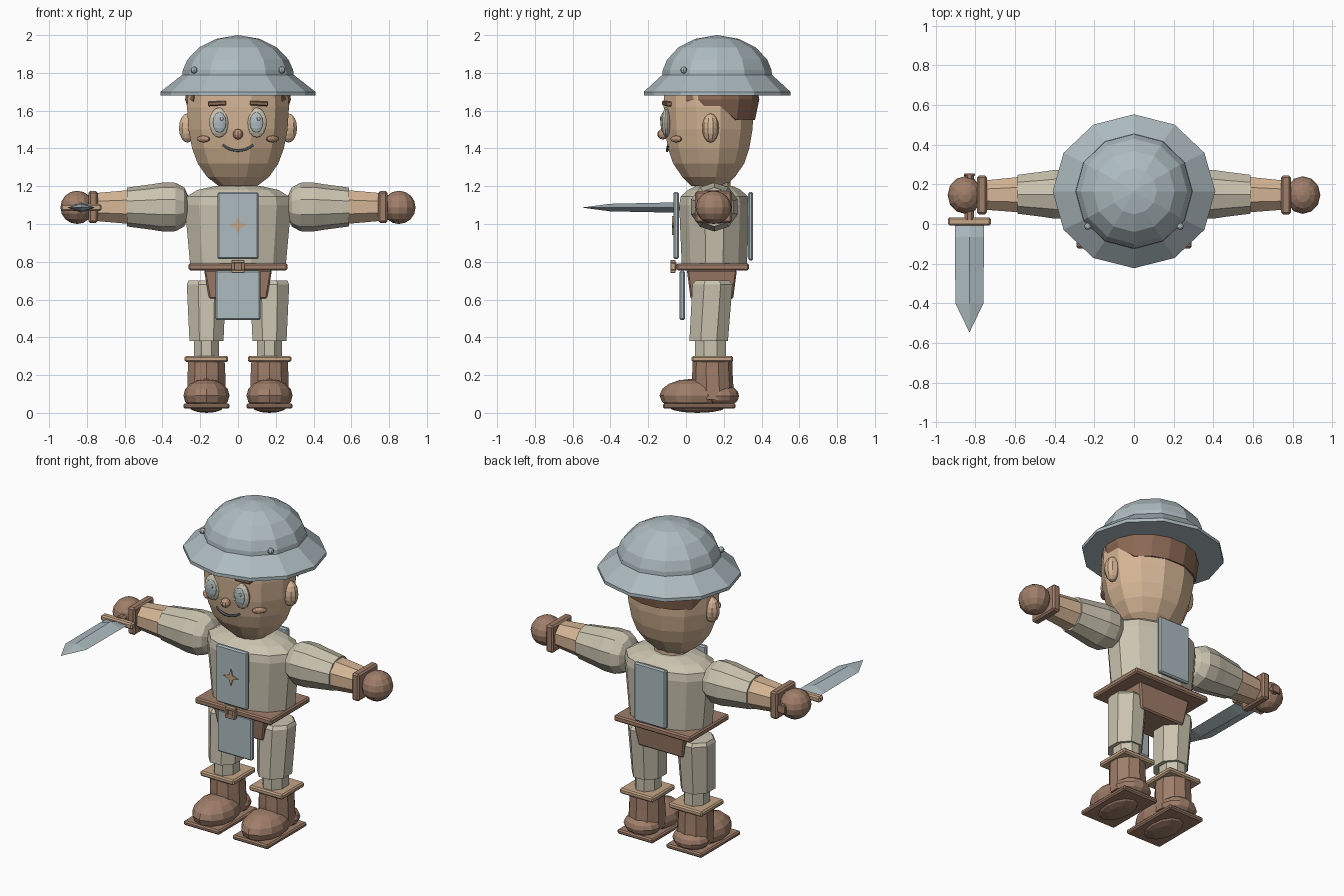
import bpy, bmesh, math
from mathutils import Matrix, Vector

if "Cube" in bpy.data.objects:
    bpy.data.objects.remove(bpy.data.objects["Cube"])


def material(name, r, g, b):
    m = bpy.data.materials.new(name)
    m.diffuse_color = tuple((c / 255) ** 2.2 for c in (r, g, b)) + (1,)
    m.use_nodes = True
    m.node_tree.nodes["Principled BSDF"].inputs["Base Color"].default_value = m.diffuse_color
    return m


STEEL = material("steel", 172, 186, 191)
CREAM = material("cream cloth", 201, 194, 174)
SKIN = material("skin", 212, 180, 148)
BROWN = material("brown leather", 158, 125, 105)
HAIR = material("dark brown", 140, 106, 86)
TAN = material("tan trim", 196, 165, 134)
BLUSH = material("blush", 186, 148, 122)
DARK = material("dark slate", 82, 90, 96)


def finish(name, bm, mat):
    bmesh.ops.remove_doubles(bm, verts=bm.verts, dist=0.0005)
    bmesh.ops.recalc_face_normals(bm, faces=bm.faces)
    me = bpy.data.meshes.new(name)
    bm.to_mesh(me)
    bm.free()
    me.materials.append(mat)
    ob = bpy.data.objects.new(name, me)
    bpy.context.collection.objects.link(ob)
    return ob


def bevel(ob, width):
    if width:
        m = ob.modifiers.new("bevel", "BEVEL")
        m.width = width
        m.segments = 1
    return ob


def box(name, loc, size, mat, w=0.006, rot=(0, 0, 0), taper=1.0):
    bm = bmesh.new()
    bmesh.ops.create_cube(bm, size=1)
    for v in bm.verts:
        k = taper if v.co.z < 0 else 1
        v.co = Vector((v.co.x * size[0] * k, v.co.y * size[1] * k, v.co.z * size[2]))
    ob = finish(name, bm, mat)
    ob.location, ob.rotation_euler = loc, rot
    return bevel(ob, w)


def ball(name, loc, radii, mat, seg=12, rings=8, rot=(0, 0, 0)):
    bm = bmesh.new()
    bmesh.ops.create_uvsphere(bm, u_segments=seg, v_segments=rings, radius=1,
                              matrix=Matrix.Diagonal((*radii, 1)))
    ob = finish(name, bm, mat)
    ob.location, ob.rotation_euler = loc, rot
    return ob


def loft_mesh(rings, n, axis="z", half=True):
    """Rings are (position, centre a, centre b, radius a, radius b)."""
    bm = bmesh.new()
    loops = []
    k = 1 / math.cos(math.pi / n) if half else 1
    for p, ca, cb, ra, rb in rings:
        loop = []
        for i in range(n):
            t = 2 * math.pi * (i + (0.5 if half else 0)) / n
            a, b = ca + ra * k * math.cos(t), cb + rb * k * math.sin(t)
            co = {"z": (a, b, p), "x": (p, a, b), "y": (a, p, b)}[axis]
            loop.append(bm.verts.new(co))
        loops.append(loop)
    for lo, hi in zip(loops, loops[1:]):
        for i in range(n):
            j = (i + 1) % n
            bm.faces.new((lo[i], lo[j], hi[j], hi[i]))
    bm.faces.new(loops[0])
    bm.faces.new(loops[-1])
    return bm


def loft(name, rings, n, mat, axis="z", half=True):
    return finish(name, loft_mesh(rings, n, axis, half), mat)


# Head, neck and hair
HY = 0.12
head = [(1.20, .10, .09), (1.25, .165, .14), (1.32, .213, .188), (1.40, .243, .215),
        (1.50, .262, .232), (1.62, .270, .238), (1.72, .262, .235)]
loft("head", [(z, 0, HY, a, b) for z, a, b in head], 12, SKIN)
loft("neck", [(1.14, 0, .14, .10, .09), (1.23, 0, .14, .10, .09)], 10, SKIN)

bm = loft_mesh([(1.55, 0, .14, .268, .225), (1.66, 0, .14, .280, .248),
                (1.73, 0, .14, .27, .235)], 16)
gone = [f for f in bm.faces if len(f.verts) > 4 or f.calc_center_median().y < 0.04]
bmesh.ops.delete(bm, geom=gone, context="FACES")
for v in bm.verts:
    if v.co.z < 1.56 and v.co.y < 0.25:
        v.co.z = 1.62
hair = finish("hair", bm, HAIR)
hair.modifiers.new("thickness", "SOLIDIFY").thickness = 0.025

# Helmet: wide brim and dome, closed underneath
HELM_Y = 0.165
dome = [(1.68, .41, .388), (1.70, .41, .388), (1.79, .295, .29), (1.815, .292, .288),
        (1.87, .268, .265), (1.935, .205, .205), (1.98, .115, .115), (2.0, .001, .001)]
loft("helmet", [(z, 0, HELM_Y, a, b) for z, a, b in dome], 12, STEEL, half=False)

# Face
ball("nose", (0, -.122, 1.475), (.028, .03, .028), BLUSH, 10, 6)
cu = bpy.data.curves.new("mouth", "CURVE")
cu.dimensions = "3D"
cu.bevel_depth, cu.bevel_resolution = 0.007, 1
sp = cu.splines.new("POLY")
sp.points.add(8)
for i, p in enumerate(sp.points):
    u = i / 4 - 1
    p.co = (.08 * u, -.1 + .006 * u * u, 1.388 + .03 * u * u, 1)
cu.materials.append(DARK)
bpy.context.collection.objects.link(bpy.data.objects.new("mouth", cu))

for s, side in ((-1, "right"), (1, "left")):
    # Facial details
    ball("eye_" + side, (s * .1, -.105, 1.537), (.054, .024, .079), CREAM, 14, 8)
    ball("iris_" + side, (s * .098, -.121, 1.537), (.036, .014, .055), STEEL, 12, 6)
    ball("glint_" + side, (s * .098 + .012, -.134, 1.558), (.009, .005, .012), CREAM, 8, 6)
    box("brow_" + side, (s * .108, -.1, 1.638), (.1, .035, .024), HAIR, .005,
        (0, s * .06, s * .2))
    ball("cheek_" + side, (s * .183, -.052, 1.45), (.044, .014, .018), BLUSH, 10, 6,
         (0, 0, s * .72))
    ball("ear_" + side, (s * .268, .13, 1.508), (.047, .044, .077), SKIN, 10, 8)
    ball("rivet_" + side, (s * .233, -.012, 1.815), (.018, .018, .018), STEEL, 8, 6)

    # Arm: sleeve, forearm, cuff and hand
    sleeve = [(.26, .05), (.285, .098), (.33, .122), (.40, .123), (.46, .114), (.587, .098)]
    loft("sleeve_" + side, [(s * x, .15, 1.09, r, r) for x, r in sleeve], 10, CREAM, "x")
    loft("forearm_" + side, [(s * .57, .148, 1.09, .09, .09), (s * .75, .146, 1.09, .074, .074)],
         8, SKIN, "x")
    box("wrist_cuff_" + side, (s * .767, .146, 1.09), (.05, .195, .168), BROWN, .01)
    ball("hand_" + side, (s * .852, .146, 1.088), (.088, .095, .088), BROWN, 12, 8)

    # Leg: trouser, shin
    X = s * .167
    loft("trouser_" + side, [(.38, X, .12, .09, .102), (.68, X, .14, .104, .106),
                             (.70, X, .14, .095, .09)], 8, CREAM)
    loft("shin_" + side, [(.27, X, .13, .066, .082), (.40, X, .13, .066, .082)], 8, CREAM)

    # Boot
    box("boot_cuff_" + side, (X, .14, .285), (.23, .22, .032), TAN, .008)
    loft("boot_shaft_" + side, [(.07, X, .145, .103, .105), (.20, X, .14, .1, .102),
                                (.28, X, .14, .096, .1)], 10, BROWN)
    ball("boot_toe_" + side, (X, .03, .092), (.122, .17, .088), BROWN, 12, 8)
    ball("boot_heel_" + side, (X, .185, .09), (.112, .096, .062), BROWN, 12, 8)
    box("sole_" + side, (X, .07, .036), (.245, .385, .028), BROWN, .008)
    ball("sole_pad_" + side, (X, .06, .03), (.09, .15, .03), BROWN, 12, 6)

# Torso, belt and hips
TY = 0.15
torso = [(.77, .252, .172), (1.10, .282, .186), (1.145, .272, .178), (1.18, .215, .14),
         (1.2, .125, .1)]
loft("torso", [(z, 0, TY, a, b) for z, a, b in torso], 12, CREAM)
box("belt", (0, .142, .773), (.525, .385, .036), BROWN, .008)
box("hips", (0, .137, .68), (.36, .265, .155), BROWN, .008, taper=.85)
for z in (.749, .801):
    box("buckle_bar", (0, -.069, z), (.068, .028, .016), TAN, .003)
for x in (-.026, .026):
    box("buckle_post", (x, -.069, .775), (.016, .028, .04), TAN, .003)
box("buckle_center", (0, -.058, .775), (.04, .016, .04), BROWN, 0)

# Armour plates
box("chest_plate", (0, -.052, .992), (.216, .028, .356), STEEL, .008)
box("back_plate", (0, .342, .988), (.216, .028, .362), STEEL, .008)
box("front_flap", (0, -.02, .622), (.238, .03, .262), STEEL, .008)

# Four-pointed chest star, a thin plate
bm = bmesh.new()
pts = []
for i in range(8):
    r, t = (.05 if i % 2 == 0 else .018), math.pi * i / 4
    pts.append(bm.verts.new((r * math.cos(t), -.073, .993 + r * math.sin(t))))
ext = bmesh.ops.extrude_face_region(bm, geom=[bm.faces.new(pts)])
for v in ext["geom"]:
    if isinstance(v, bmesh.types.BMVert):
        v.co.y += .008
finish("chest_star", bm, TAN)

# Sword: grip, pommel, guard and diamond-section blade
SX, SZ = -.83, 1.087
loft("sword_grip", [(.02, SX, SZ, .024, .024), (.245, SX, SZ, .024, .024)], 8, BROWN, "y")
box("sword_pommel", (SX, .248, SZ), (.056, .014, .05), BROWN, .004)
box("sword_guard", (SX, .013, SZ), (.215, .042, .036), TAN, .008)
loft("sword_blade", [(-.005, SX, SZ, .073, .005), (-.065, SX, SZ, .073, .027),
                     (-.40, SX, SZ, .071, .02), (-.545, SX, SZ, .001, .001)],
     4, STEEL, "y", half=False)
